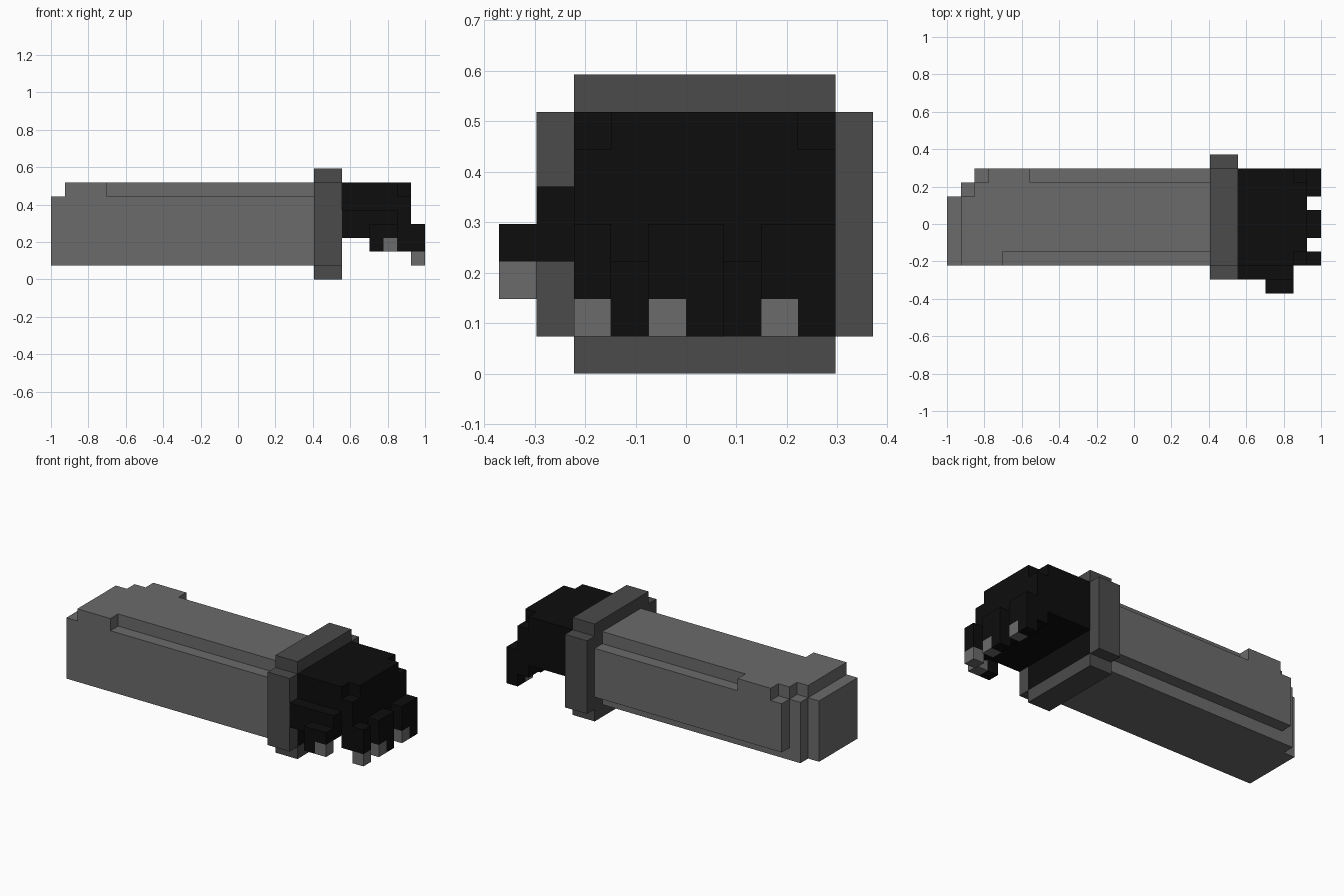
import bpy, bmesh
from mathutils import Vector

if "Cube" in bpy.data.objects:
    bpy.data.objects.remove(bpy.data.objects["Cube"])

U = 2 / 27                              # one block of the 27 x 10 x 8 block model
ORIGIN = Vector((-1, -5 * U, 0))
cells = {}                              # block -> part name


def material(name, v):
    m = bpy.data.materials.new(name)
    m.diffuse_color = (v, v, v, 1)
    m.use_nodes = True
    m.node_tree.nodes["Principled BSDF"].inputs["Base Color"].default_value = m.diffuse_color
    return m


def box(x0, x1, y0, y1, z0, z1):
    return [(x, y, z) for x in range(x0, x1) for y in range(y0, y1) for z in range(z0, z1)]


def fill(part, *b):
    for c in box(*b):
        cells[c] = part


def cut(*b):
    for c in box(*b):
        cells.pop(c, None)


# Sleeve with stepped end and long edge notches
fill("sleeve", 0, 19, 2, 9, 1, 7)
cut(0, 1, 2, 9, 6, 7)                   # lower lip at the open end
cut(0, 1, 7, 9, 1, 7)                   # stepped back corner
cut(1, 2, 8, 9, 1, 7)
cut(1, 2, 7, 8, 6, 7)
cut(2, 3, 8, 9, 6, 7)
cut(4, 19, 2, 3, 6, 7)                  # front top notch
cut(6, 19, 8, 9, 6, 7)                  # back top notch
cut(0, 19, 8, 9, 1, 2)                  # back bottom notch

# Cuff, a band with notched corners
fill("cuff", 19, 21, 1, 10, 1, 7)
fill("cuff", 19, 21, 2, 9, 0, 8)

# Hand: wrist plug, palm, thumb base
fill("hand", 20, 21, 2, 9, 1, 7)
fill("hand", 21, 26, 2, 9, 3, 7)
for y in (2, 8):                        # rounded knuckle corners
    cut(25, 26, y, y + 1, 6, 7)
fill("hand", 21, 25, 1, 2, 3, 5)
fill("hand", 23, 25, 0, 1, 3, 4)
fill("hand", 23, 24, 0, 1, 2, 3)
fill("nails", 24, 25, 0, 1, 2, 3)

# Fingers, each with a nail on its front block
for y0, y1 in ((2, 3), (4, 6), (7, 9)):
    fill("hand", 25, 27, y0, y1, 2, 4)
    fill("hand", 26, 27, y0, y1, 1, 2)
    fill("nails", 26, 27, y0, y0 + 1, 1, 2)

grey = material("mid grey", 0.147)
mats = {"sleeve": grey, "nails": grey,
        "cuff": material("dark grey", 0.069), "hand": material("near black", 0.004)}


# Skin each part with its outer faces only, then merge flat areas
def build(part):
    bm = bmesh.new()
    for c in [k for k, p in cells.items() if p == part]:
        for axis in range(3):
            for s in (0, 1):
                n = list(c)
                n[axis] += 2 * s - 1
                if tuple(n) in cells:
                    continue
                a, b = (axis + 1) % 3, (axis + 2) % 3
                vs = []
                for i, j in ((0, 0), (1, 0), (1, 1), (0, 1)):
                    p = list(c)
                    p[axis] += s
                    p[a] += i
                    p[b] += j
                    vs.append(bm.verts.new(ORIGIN + Vector(p) * U))
                bm.faces.new(vs if s else vs[::-1])
    bmesh.ops.remove_doubles(bm, verts=bm.verts, dist=1e-4)
    bmesh.ops.dissolve_limit(bm, angle_limit=0.01, verts=bm.verts, edges=bm.edges)
    bmesh.ops.triangulate(bm, faces=[f for f in bm.faces if len(f.verts) > 4])
    me = bpy.data.meshes.new(part)
    bm.to_mesh(me)
    bm.free()
    me.materials.append(mats[part])
    bpy.context.collection.objects.link(bpy.data.objects.new(part, me))


for part in mats:
    build(part)
